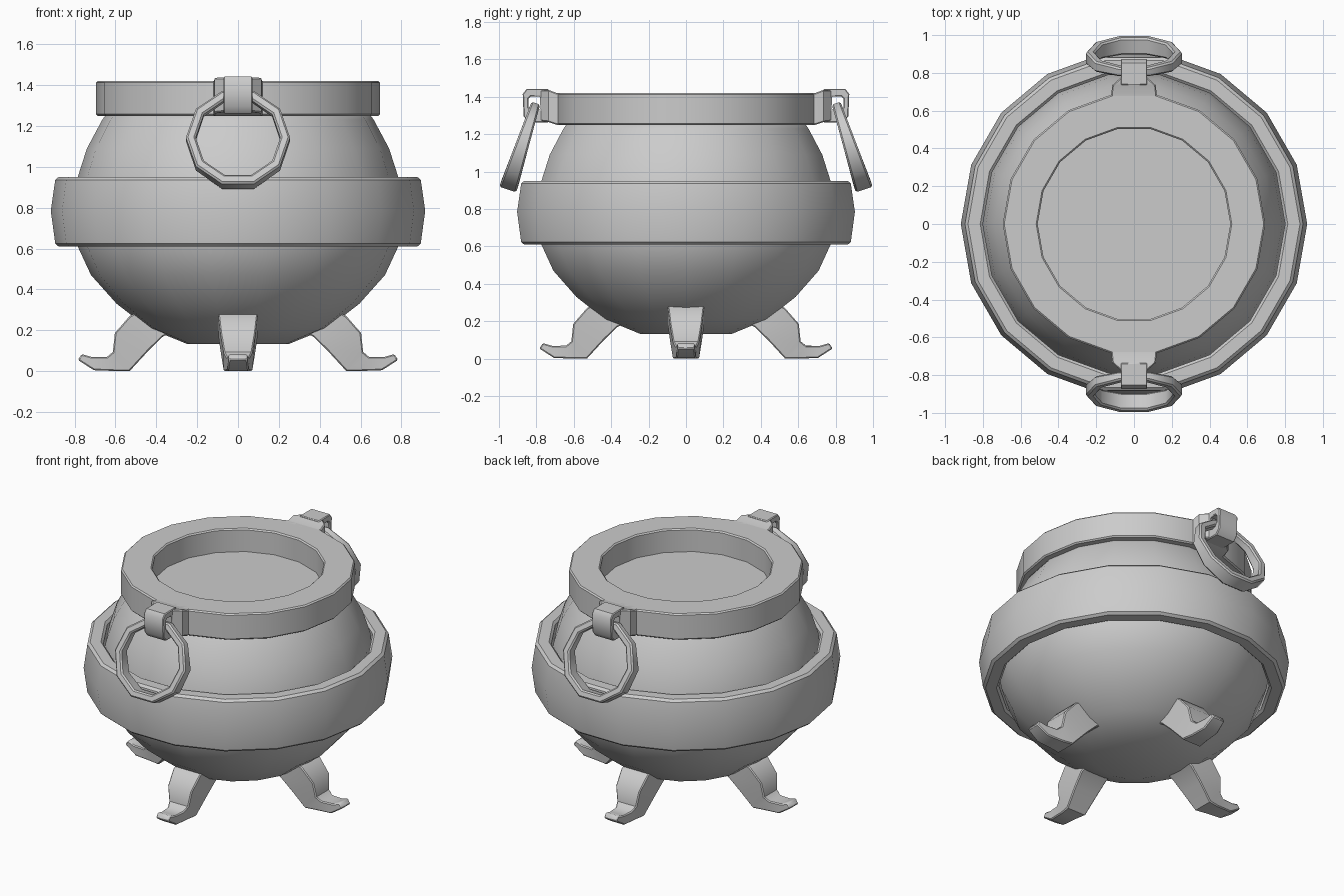
import bpy, bmesh
from math import sin, cos, pi, radians
from mathutils import Matrix, Vector

if "Cube" in bpy.data.objects:
    bpy.data.objects.remove(bpy.data.objects["Cube"])


def finish(name, verts, faces, bevel=0.0, limit=45, smooth=40, matrix=None):
    bm = bmesh.new()
    vs = [bm.verts.new(v) for v in verts]
    for f in faces:
        bm.faces.new([vs[i] for i in f])
    bmesh.ops.remove_doubles(bm, verts=bm.verts, dist=1e-5)
    bmesh.ops.recalc_face_normals(bm, faces=bm.faces)
    if bevel:
        edges = [e for e in bm.edges if len(e.link_faces) == 2
                 and e.calc_face_angle(0) > radians(limit)]
        bmesh.ops.bevel(bm, geom=edges, offset=bevel, segments=1,
                        profile=0.5, affect='EDGES')
    if matrix:
        bm.transform(matrix)
    me = bpy.data.meshes.new(name)
    bm.to_mesh(me)
    bm.free()
    me.shade_smooth()
    me.set_sharp_from_angle(angle=radians(smooth))
    ob = bpy.data.objects.new(name, me)
    bpy.context.collection.objects.link(ob)
    return ob


def skin(rings, closed, caps=False):
    """Join a list of equal point loops with quads."""
    n, m = len(rings), len(rings[0])
    verts = [p for r in rings for p in r]
    faces = []
    for i in range(n if closed else n - 1):
        a, b = i * m, (i + 1) % n * m
        faces += [(a + j, a + (j + 1) % m, b + (j + 1) % m, b + j) for j in range(m)]
    if caps:
        faces += [tuple(range(m)), tuple(range((n - 1) * m, n * m))]
    return verts, faces


def circle(r, z, n=18):
    return [(r * cos(2 * pi * i / n), r * sin(2 * pi * i / n), z) for i in range(n)]


def lathe(name, profile, closed, caps=False, bevel=0.0, smooth=40):
    return finish(name, *skin([circle(r, z) for r, z in profile], closed, caps),
                  bevel=bevel, smooth=smooth)


# Round pot body
lathe("pot_body", [(0.25, 0.133), (0.44, 0.21), (0.595, 0.33), (0.72, 0.47),
                   (0.785, 0.61), (0.81, 0.78), (0.785, 0.95), (0.74, 1.09),
                   (0.665, 1.23), (0.64, 1.265)], False, True, smooth=60)
# Heavy rim, middle band and contents
lathe("rim", [(0.51, 1.25), (0.695, 1.25), (0.695, 1.42), (0.51, 1.42)],
      True, bevel=0.008)
lathe("middle_band", [(0.80, 0.61), (0.893, 0.61), (0.917, 0.785),
                      (0.893, 0.95), (0.80, 0.95)], True, bevel=0.014)
finish("liquid", circle(0.512, 1.27), [tuple(range(18))])

# Legs: (outer x, z, inner x, z, half width) per section
LEG = [(0.45, 0.31, 0.31, 0.20, 0.097), (0.53, 0.27, 0.37, 0.167, 0.096),
       (0.603, 0.186, 0.44, 0.098, 0.086), (0.613, 0.093, 0.53, 0.0, 0.07),
       (0.642, 0.069, 0.60, 0.0, 0.058), (0.716, 0.069, 0.706, 0.004, 0.052),
       (0.765, 0.083, 0.784, 0.054, 0.045)]
leg_rings = [[(a, -w, b), (a, w, b), (c, w, d), (c, -w, d)] for a, b, c, d, w in LEG]
for i, side in enumerate(("right", "back", "left", "front")):
    finish(side + "_leg", *skin(leg_rings, False, True), bevel=0.006, limit=60,
           matrix=Matrix.Rotation(i * pi / 2, 4, 'Z'))

# Bracket plate outline: (y, half width, bottom z, top z)
PLATE = [(0.64, 0.12, 1.25, 1.42), (0.69, 0.12, 1.25, 1.42),
         (0.735, 0.115, 1.265, 1.437), (0.775, 0.07, 1.27, 1.437)]
plate_rings = [[(-w, y, lo), (w, y, lo), (w, y, hi), (-w, y, hi)]
               for y, w, lo, hi in PLATE]
# Bracket eye: outer and inner outlines in y, z
OUTER = [(0.735, 1.443), (0.852, 1.443), (0.873, 1.415), (0.868, 1.295),
         (0.84, 1.262), (0.735, 1.262)]
INNER = [(0.782, 1.403), (0.83, 1.403), (0.843, 1.39), (0.843, 1.345),
         (0.83, 1.333), (0.778, 1.333)]
eye_rings = [[(-0.07, *o), (0.07, *o), (0.07, *i), (-0.07, *i)]
             for o, i in zip(OUTER, INNER)]

# Ten-sided ring, wider at its bottom, tilted outwards
ring_rings = []
for k in range(10):
    a = 2 * pi * k / 10
    w = 0.036 - 0.012 * sin(a)
    ring_rings.append([(r * cos(a), s * w, r * sin(a))
                       for r, s in ((0.255, -1), (0.255, 1), (0.207, 1), (0.207, -1))])
tilt = Matrix.Translation((0, 0.878, 1.135)) @ Matrix.Rotation(radians(18), 4, 'X')

for side, turn in (("back", 0), ("front", pi)):
    rot = Matrix.Rotation(turn, 4, 'Z')
    finish(side + "_bracket_plate", *skin(plate_rings, False, True),
           bevel=0.006, limit=60, matrix=rot)
    finish(side + "_bracket_eye", *skin(eye_rings, True), bevel=0.005,
           limit=60, matrix=rot)
    finish(side + "_ring_handle", *skin(ring_rings, True), bevel=0.009,
           matrix=rot @ tilt)
